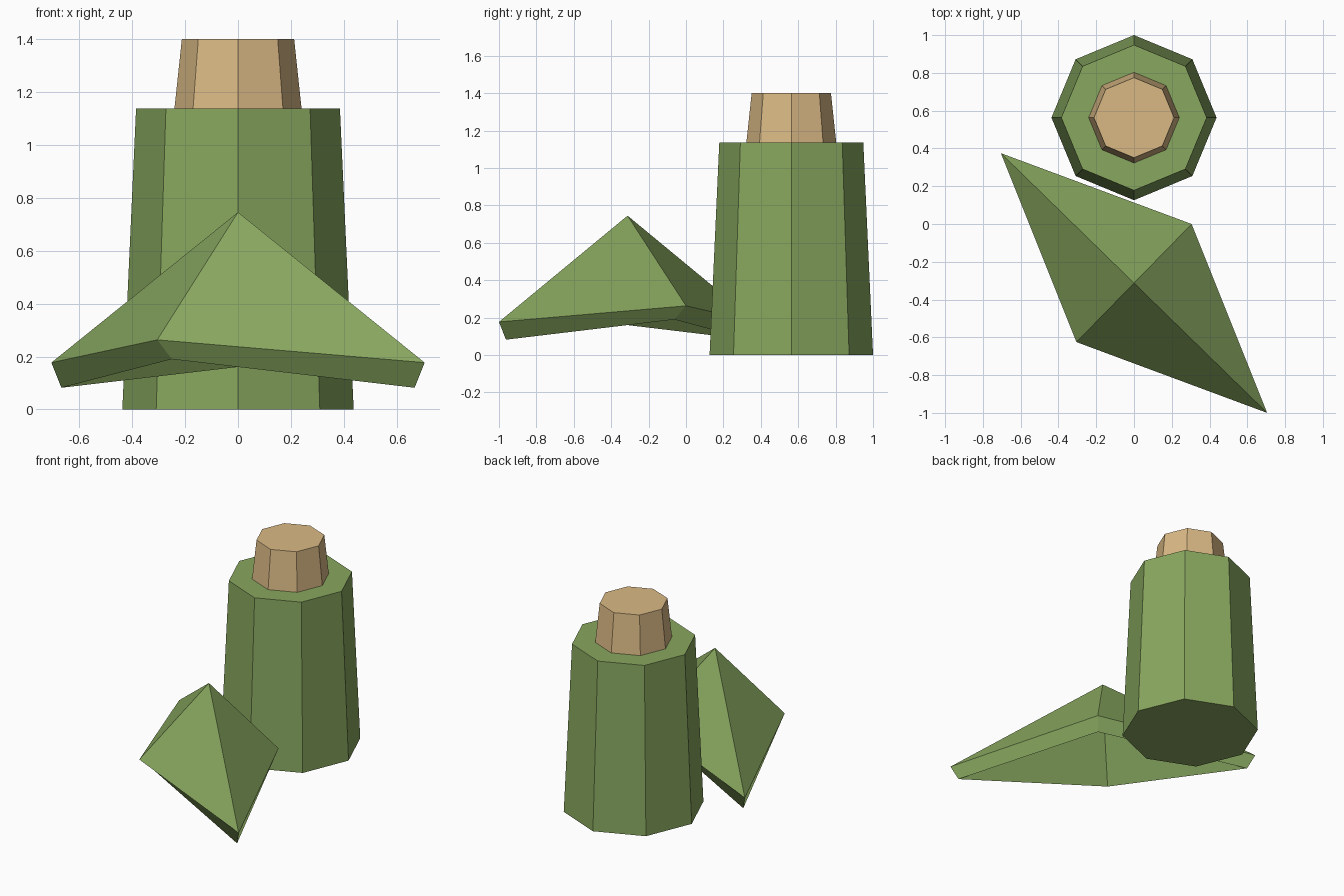
import bpy
import bmesh
from mathutils import Vector

if "Cube" in bpy.data.objects:
    bpy.data.objects.remove(bpy.data.objects["Cube"])


def make_material(name, rgb):
    mat = bpy.data.materials.new(name)
    mat.diffuse_color = (*rgb, 1.0)
    mat.use_nodes = True
    mat.node_tree.nodes["Principled BSDF"].inputs["Base Color"].default_value = mat.diffuse_color
    return mat


green = make_material("leaf green", (0.246, 0.386, 0.114))
tan = make_material("light wood", (0.70, 0.485, 0.235))


def tapered_octagon(name, r_bottom, r_top, z0, z1, mat):
    bpy.ops.mesh.primitive_cone_add(
        vertices=8, radius1=r_bottom, radius2=r_top, depth=z1 - z0,
        location=(0, 0.563, (z0 + z1) / 2))
    ob = bpy.context.object
    ob.name = name
    ob.data.materials.append(mat)
    return ob


# Upright eight-sided body with a wooden stub on top
tapered_octagon("body", 0.437, 0.385, 0.0, 1.137, green)
tapered_octagon("wooden_top", 0.24, 0.212, 1.137, 1.40, tan)

# Folded diamond leaf: a thick, hollow four-sided shell, open underneath
centre = Vector((0, -0.3125, 0))


def diamond_ring(bm, tip, side):
    ring = []
    for sign in (1, -1):
        for x, y, z in (tip, side):
            ring.append(bm.verts.new(centre + Vector((sign * x, sign * y, z))))
    return ring


bm = bmesh.new()
outer_peak = bm.verts.new(centre + Vector((0, 0, 0.745)))
inner_peak = bm.verts.new(centre + Vector((0, 0, 0.635)))
upper = diamond_ring(bm, (0.705, -0.6875, 0.177), (0.305, 0.3125, 0.263))
lower = diamond_ring(bm, (0.667, -0.65, 0.082), (0.25, 0.25, 0.19))
for i in range(4):
    j = (i + 1) % 4
    bm.faces.new((upper[i], upper[j], outer_peak))
    bm.faces.new((lower[i], lower[j], upper[j], upper[i]))
    bm.faces.new((lower[j], lower[i], inner_peak))
bmesh.ops.recalc_face_normals(bm, faces=bm.faces)
mesh = bpy.data.meshes.new("folded_leaf")
bm.to_mesh(mesh)
bm.free()
mesh.materials.append(green)
bpy.context.collection.objects.link(bpy.data.objects.new("folded_leaf", mesh))
